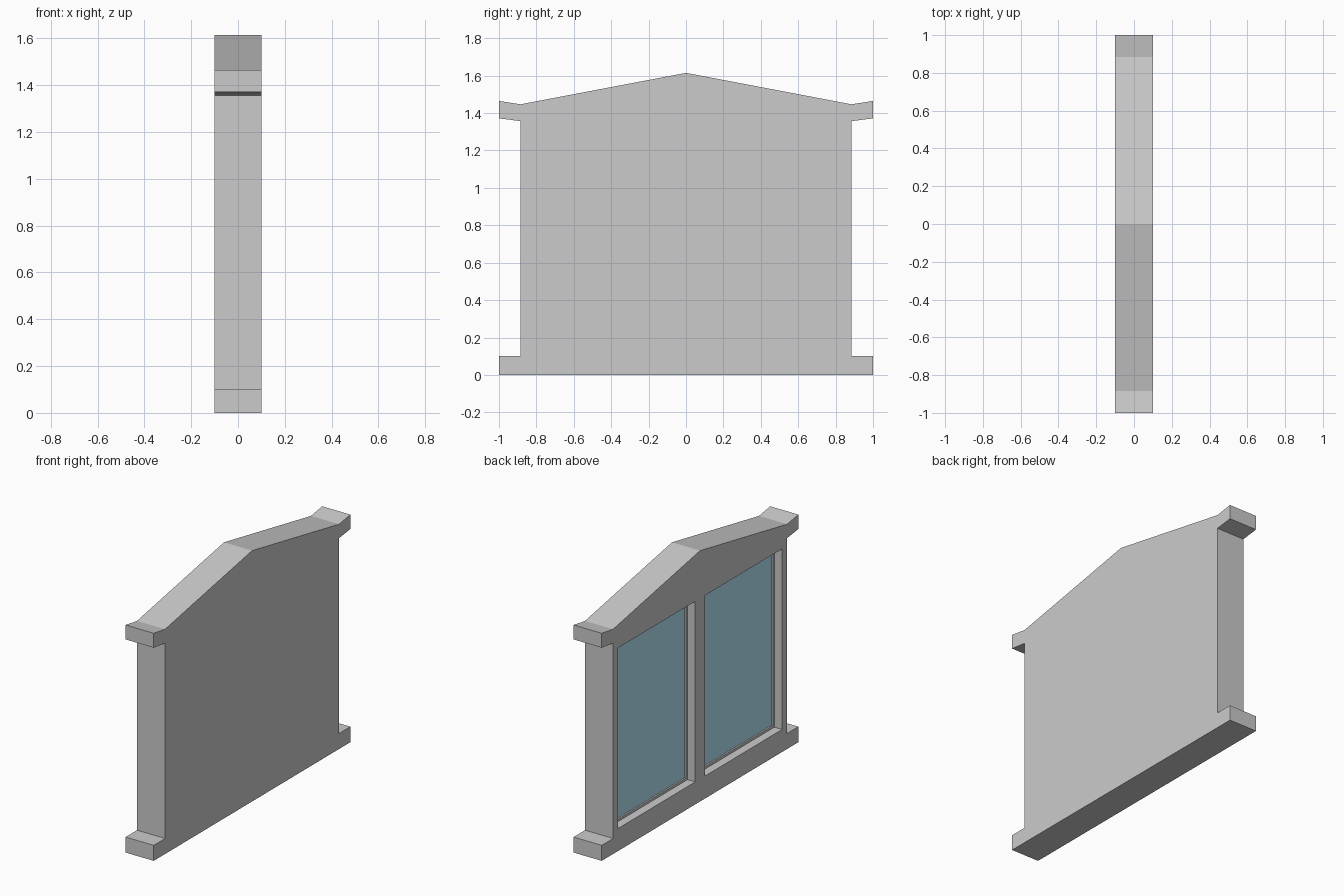
import bpy, bmesh

if "Cube" in bpy.data.objects:
    bpy.data.objects.remove(bpy.data.objects["Cube"])

HALF = 0.1                      # half thickness of the wall
Y_IN, Y_OUT = 0.049, 0.835      # window opening limits
Z_LOW, Z_HIGH = 0.145, 1.307


def add_object(name, bm):
    bmesh.ops.recalc_face_normals(bm, faces=bm.faces)
    mesh = bpy.data.meshes.new(name)
    bm.to_mesh(mesh)
    bm.free()
    obj = bpy.data.objects.new(name, mesh)
    bpy.context.collection.objects.link(obj)
    return obj


def prism(name, outline, x0, x1):
    """Extrude a closed (y, z) outline from x0 to x1."""
    bm = bmesh.new()
    face = bm.faces.new([bm.verts.new((x0, y, z)) for y, z in outline])
    geom = bmesh.ops.extrude_face_region(bm, geom=[face])["geom"]
    verts = [g for g in geom if isinstance(g, bmesh.types.BMVert)]
    bmesh.ops.translate(bm, verts=verts, vec=(x1 - x0, 0, 0))
    return add_object(name, bm)


def window_rect(side, inset):
    a, b = sorted((side * (Y_IN + inset), side * (Y_OUT - inset)))
    return [(a, Z_LOW + inset), (b, Z_LOW + inset),
            (b, Z_HIGH - inset), (a, Z_HIGH - inset)]


def cut(target, cutter):
    mod = target.modifiers.new("cut", 'BOOLEAN')
    mod.operation = 'DIFFERENCE'
    mod.solver = 'EXACT'
    mod.object = cutter
    bpy.context.view_layer.objects.active = target
    bpy.ops.object.modifier_apply(modifier=mod.name)
    bpy.data.objects.remove(cutter, do_unlink=True)


# Gabled wall with flared eaves and a wider plinth, mirrored about y = 0
half = [(1, 0), (1, 0.1), (0.885, 0.1), (0.885, 1.357),
        (1, 1.372), (1, 1.465), (0.885, 1.447)]
outline = half + [(0, 1.615)] + [(-y, z) for y, z in reversed(half)]
wall = prism("gabled_wall", outline, -HALF, HALF)

glass_mat = bpy.data.materials.new("glass_blue")
glass_mat.diffuse_color = (0.46, 0.79, 0.92, 1)
glass_mat.use_nodes = True
glass_mat.node_tree.nodes["Principled BSDF"].inputs["Base Color"].default_value = glass_mat.diffuse_color

# Two windows: recessed opening, stepped frame and blue pane
for side, label in ((1, "left"), (-1, "right")):
    for inset, depth in ((0, 0.055), (0.015, 0.067)):
        cut(wall, prism("cutter", window_rect(side, inset), -HALF - 0.05, -HALF + depth))
    pane = prism(label + "_window_pane", window_rect(side, 0.015),
                 -HALF + 0.065, -HALF + 0.07)
    pane.data.materials.append(glass_mat)
